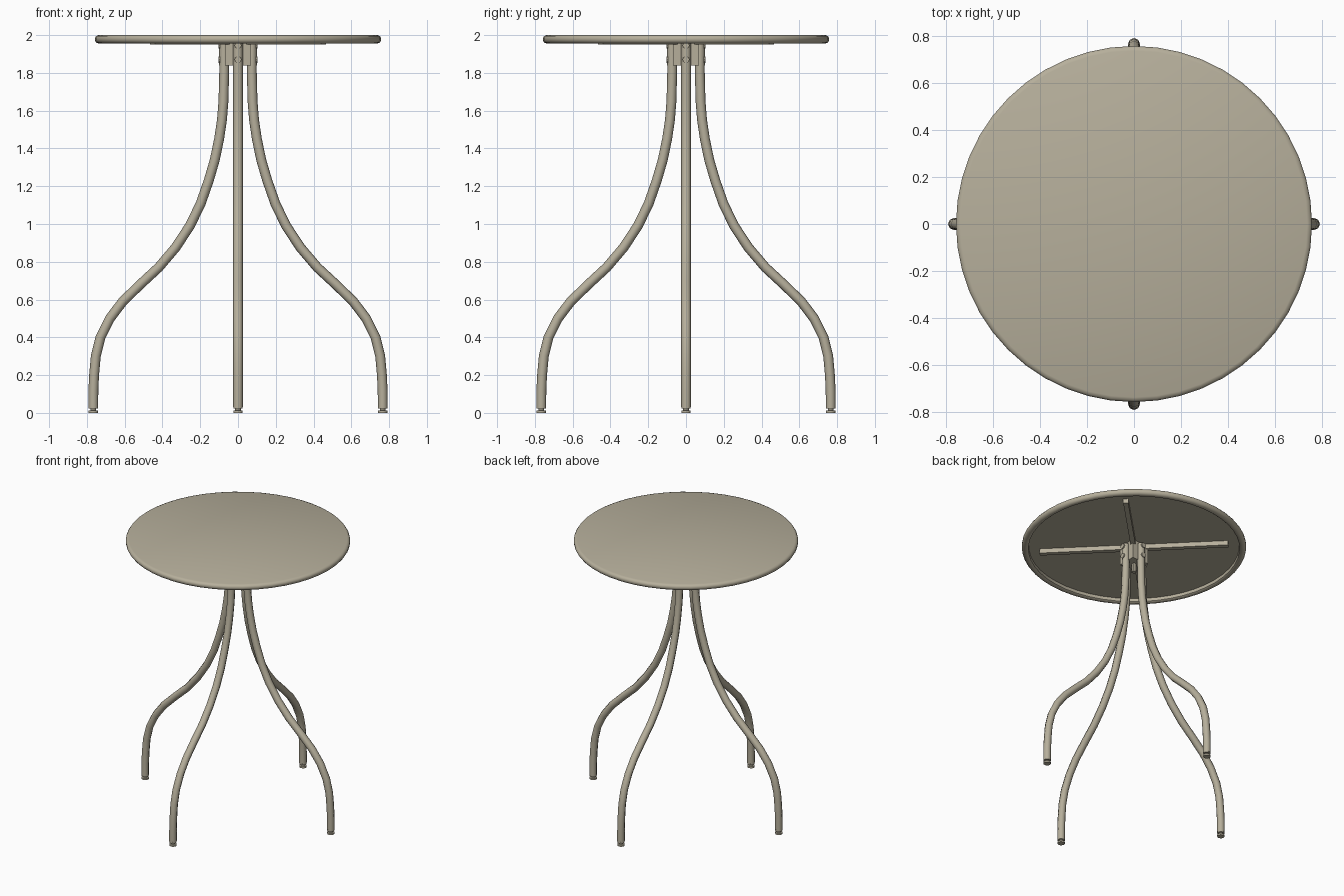
import bpy, math
from mathutils import Vector, Matrix

cube = bpy.data.objects.get("Cube")
if cube:
    bpy.data.objects.remove(cube, do_unlink=True)

# One painted-metal colour
paint = bpy.data.materials.new("warm grey paint")
paint.use_nodes = True
colour = (0.47, 0.43, 0.33, 1)
paint.diffuse_color = colour
paint.node_tree.nodes["Principled BSDF"].inputs["Base Color"].default_value = colour


def finish(obj, name, angle=35):
    obj.name = name
    obj.data.materials.clear()
    obj.data.materials.append(paint)
    bpy.ops.object.select_all(action="DESELECT")
    obj.select_set(True)
    bpy.context.view_layer.objects.active = obj
    bpy.ops.object.shade_smooth_by_angle(angle=math.radians(angle))
    return obj


def lathe(name, profile, steps, offset=(0, 0, 0)):
    """Spin a (radius, z) profile that starts and ends on the axis."""
    verts, faces = [], []
    for r, z in profile:
        for i in range(steps):
            a = math.tau * i / steps
            verts.append((r * math.cos(a), r * math.sin(a), z))
    for j in range(len(profile) - 1):
        for i in range(steps):
            k = (i + 1) % steps
            faces.append((j * steps + i, (j + 1) * steps + i,
                          (j + 1) * steps + k, j * steps + k))
    n = len(verts)
    faces.append(tuple(range(steps)))
    faces.append(tuple(reversed(range(n - steps, n))))
    mesh = bpy.data.meshes.new(name)
    mesh.from_pydata(verts, [], faces)
    obj = bpy.data.objects.new(name, mesh)
    obj.location = offset
    bpy.context.collection.objects.link(obj)
    return finish(obj, name)


def box(name, centre, size, turn=0):
    bpy.ops.mesh.primitive_cube_add(size=1)
    obj = bpy.context.object
    obj.data.transform(Matrix.Diagonal((*size, 1)))
    obj.data.transform(Matrix.Translation(centre))
    obj.rotation_euler.z = turn
    return finish(obj, name)


def bolt(name, centre, radius, depth, turn):
    """Bolt head pointing outwards along the turned x axis."""
    bpy.ops.mesh.primitive_cylinder_add(vertices=10, radius=radius, depth=depth)
    obj = bpy.context.object
    obj.data.transform(Matrix.Translation(centre) @ Matrix.Rotation(math.pi / 2, 4, "Y"))
    obj.rotation_euler.z = turn
    return finish(obj, name)


def tube(name, points, radius, turn):
    curve = bpy.data.curves.new(name, "CURVE")
    curve.dimensions = "3D"
    curve.bevel_depth = radius
    curve.bevel_resolution = 2
    curve.use_fill_caps = True
    curve.resolution_u = 2
    spline = curve.splines.new("BEZIER")
    spline.bezier_points.add(len(points) - 1)
    for p, (x, z) in zip(spline.bezier_points, points):
        p.co = Vector((x, 0, z))
        p.handle_left_type = p.handle_right_type = "AUTO"
    obj = bpy.data.objects.new(name, curve)
    obj.rotation_euler.z = turn
    bpy.context.collection.objects.link(obj)
    bpy.ops.object.select_all(action="DESELECT")
    obj.select_set(True)
    bpy.context.view_layer.objects.active = obj
    bpy.ops.object.convert(target="MESH")
    return finish(bpy.context.object, name, 50)


# Round top with a rolled rim and a hollow underside
lathe("table_top", [
    (0.001, 1.984), (0.712, 1.984), (0.714, 1.962), (0.722, 1.956),
    (0.738, 1.955), (0.751, 1.961), (0.758, 1.972), (0.758, 1.985),
    (0.751, 1.995), (0.738, 2.0), (0.001, 2.0)], 48)

# Hub joining the legs, with a bolt below
box("hub", (0, 0, 1.91), (0.136, 0.136, 0.14))
lathe("hub_bolt", [(0.001, 1.78), (0.018, 1.78), (0.018, 1.84), (0.001, 1.84)], 10)

# Four legs, each with a glide and bolts; support bars lie between them
leg_path = [(0.766, 0.03), (0.762, 0.2), (0.728, 0.4), (0.61, 0.59),
            (0.42, 0.77), (0.255, 0.99), (0.155, 1.23), (0.1, 1.45),
            (0.077, 1.65), (0.074, 1.965)]
for i, side in enumerate(("left", "back", "right", "front")):
    turn = i * math.pi / 2
    tube(side + "_leg", leg_path, 0.026, turn)
    foot = (0.766 * math.cos(turn), 0.766 * math.sin(turn), 0)
    lathe(side + "_foot_glide", [
        (0.001, 0), (0.025, 0), (0.025, 0.012), (0.015, 0.014),
        (0.015, 0.022), (0.025, 0.024), (0.025, 0.034), (0.001, 0.034)], 12, foot)
    for z in (1.87, 1.945):
        bolt(side + "_leg_bolt", (0.1, 0, z), 0.018, 0.008, turn)
    box(side + "_support_bar", (0.345, 0, 1.968), (0.59, 0.034, 0.034),
        turn + math.pi / 4)
